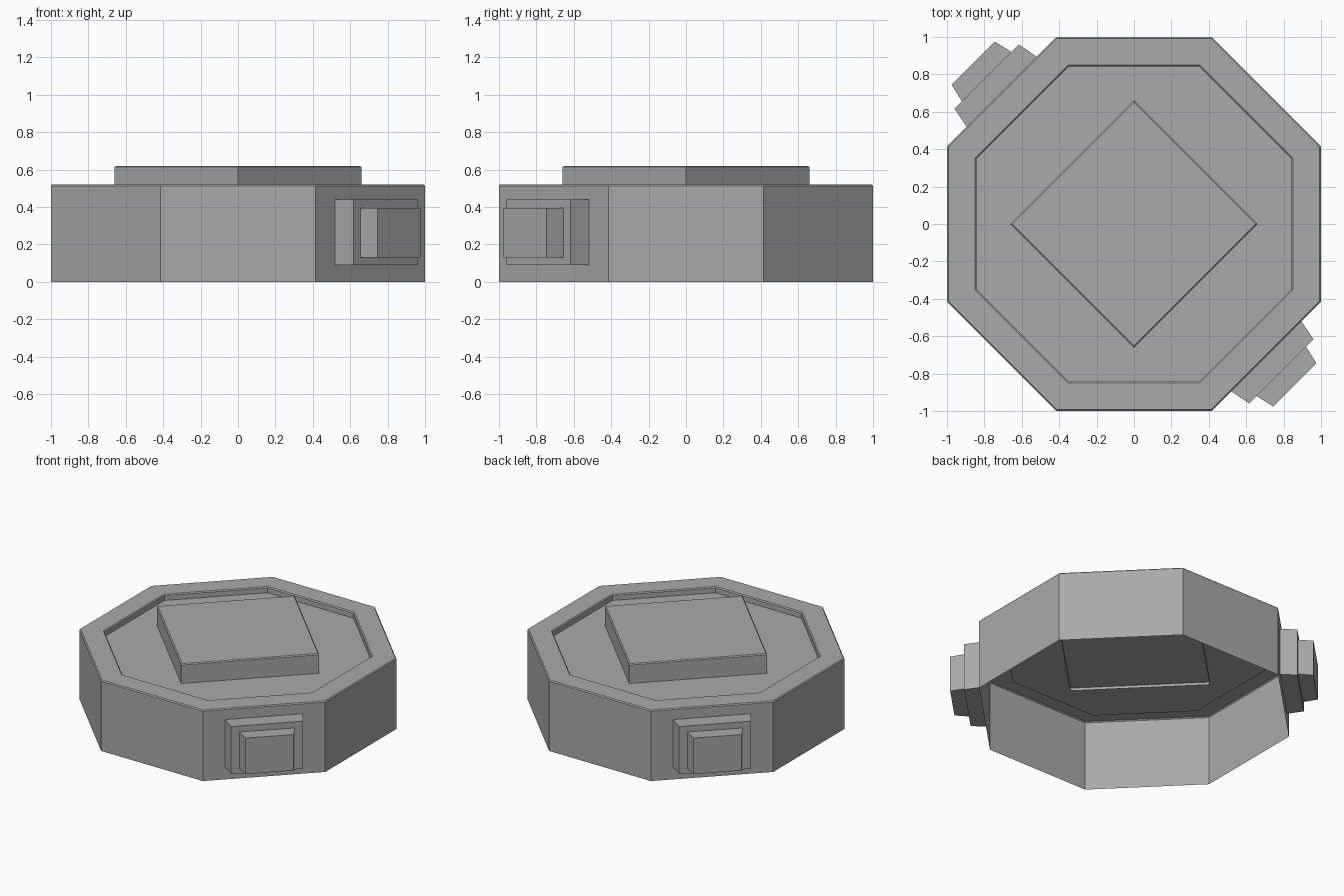
import bpy
import bmesh
from math import cos, sin, pi, radians
from mathutils import Matrix, Vector

cube = bpy.data.objects.get("Cube")
if cube:
    bpy.data.objects.remove(cube, do_unlink=True)

grey = bpy.data.materials.new("plain grey")
grey.use_nodes = True
grey.diffuse_color = (0.4, 0.4, 0.4, 1)
grey.node_tree.nodes["Principled BSDF"].inputs["Base Color"].default_value = (0.4, 0.4, 0.4, 1)


def loft(name, rings, matrix=Matrix()):
    """Join rings of points with flat sides and cap the last ring."""
    bm = bmesh.new()
    loops = [[bm.verts.new(matrix @ Vector(p)) for p in ring] for ring in rings]
    for a, b in zip(loops, loops[1:]):
        for i in range(len(a)):
            j = (i + 1) % len(a)
            bm.faces.new((a[i], a[j], b[j], b[i]))
    bm.faces.new(loops[-1])
    mesh = bpy.data.meshes.new(name)
    bm.to_mesh(mesh)
    bm.free()
    mesh.materials.append(grey)
    obj = bpy.data.objects.new(name, mesh)
    bpy.context.collection.objects.link(obj)
    return obj


def polygon(sides, apothem, z):
    """Regular polygon with a flat side at 45 degrees."""
    radius = apothem / cos(pi / sides)
    turns = [pi / 4 + (i + 0.5) * 2 * pi / sides for i in range(sides)]
    return [(radius * cos(t), radius * sin(t), z) for t in turns]


def rectangle(out, half_width, low, high):
    """Upright rectangle at a distance out along x."""
    w = half_width
    return [(out, -w, low), (out, w, low), (out, w, high), (out, -w, high)]


# Open-bottomed octagonal shell with a chamfered rim and sunken top
shell_profile = [(1, 0), (1, 0.513), (0.993, 0.52), (0.85, 0.52),
                 (0.843, 0.513), (0.843, 0.477)]
loft("octagonal_shell", [polygon(8, a, z) for a, z in shell_profile])

# Raised diamond plate, its skirt passing just through the sunken top
plate_profile = [(0.467, 0.457), (0.467, 0.613), (0.46, 0.62)]
loft("diamond_plate", [polygon(4, a, z) for a, z in plate_profile])

# Stepped tapering blocks on two opposite diagonal walls
for side, angle in (("front", -45), ("back", 135)):
    turn = Matrix.Rotation(radians(angle), 4, "Z")
    loft(side + "_large_block",
         [rectangle(1, 0.265, 0.09, 0.44), rectangle(1.115, 0.243, 0.09, 0.44)], turn)
    loft(side + "_small_block",
         [rectangle(1.115, 0.187, 0.13, 0.395), rectangle(1.216, 0.163, 0.13, 0.395)], turn)
